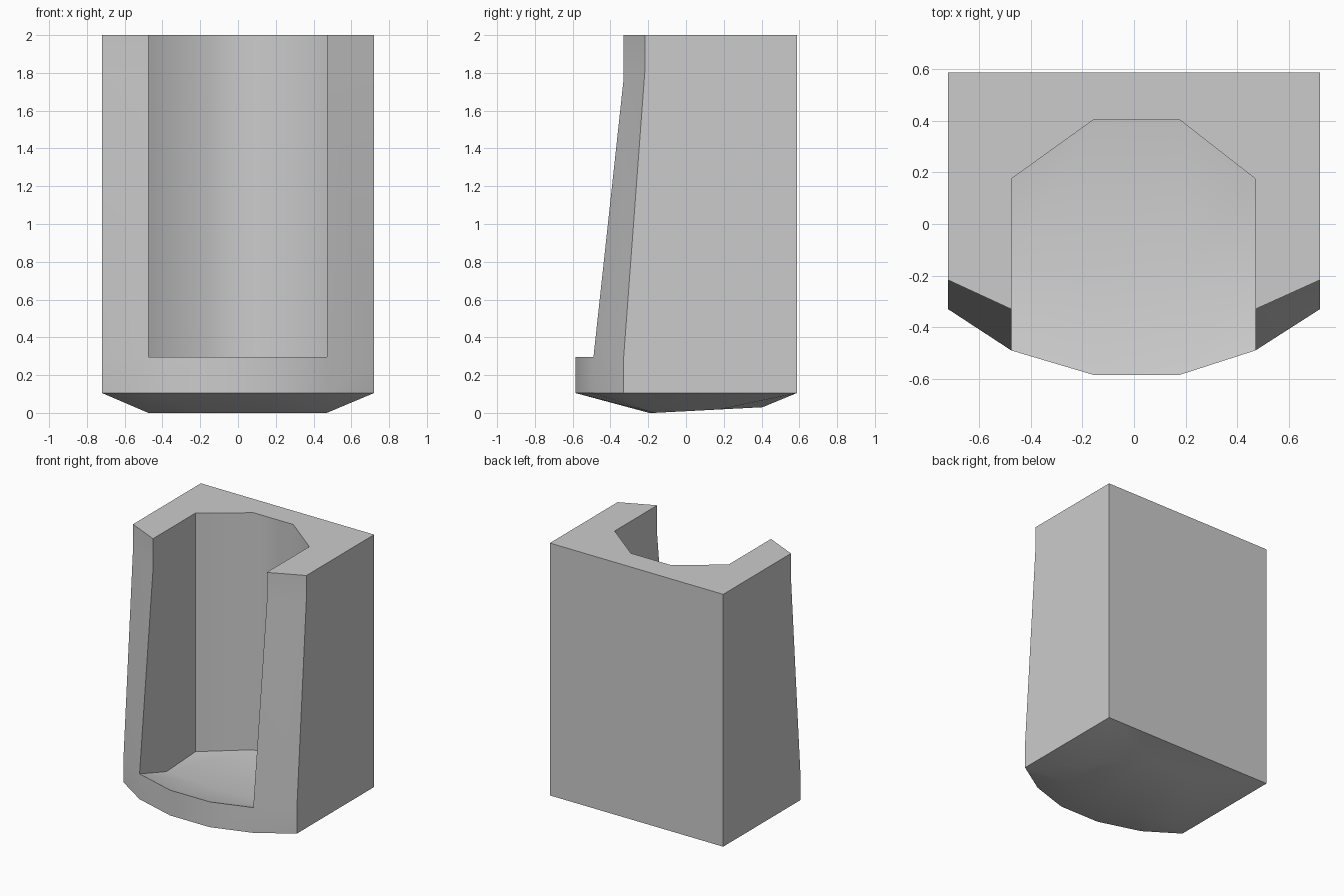
import bpy, bmesh, math

if "Cube" in bpy.data.objects:
    bpy.data.objects.remove(bpy.data.objects["Cube"])

# Column positions across the width (slightly off-centre recess)
X = [-0.72, -0.475, -0.155, 0.175, 0.47, 0.72]
FRONT = [-0.33, -0.49, -0.585, -0.585, -0.49, -0.33]   # bowed front
DIP = [0, -0.17, -0.195, -0.195, -0.17, 0]             # lowest line of the base
REAR = [0, 0.175, 0.405, 0.405, 0.175, 0]              # back of the recess
BACK, TOP, RIM, LIP, THICK = 0.587, 2.0, 0.105, 0.295, 0.19
INNER = range(1, 5)

bm = bmesh.new()


def column(ys, z, cols=range(6)):
    """One vertex per column; z may be a number or a function of y."""
    return {i: bm.verts.new((X[i], ys[i], z(ys[i]) if callable(z) else z)) for i in cols}


def face(*v):
    bm.faces.new(v)


def slope(lift):
    return lambda y: lift + 0.03 * (y + 0.17) / 0.575 if y > 0 else lift


rim, lip = column(FRONT, RIM), column(FRONT, LIP)
base_dip, base_rear = column(DIP, 0, INNER), column(REAR, slope(0), INNER)
floor_dip, floor_rear = column(DIP, THICK, INNER), column(REAR, slope(THICK), INNER)
top_rear = column(REAR, TOP, INNER)
back_low, back_top = (column([BACK] * 6, z, (0, 5)) for z in (RIM, TOP))

# Front lip band
for i in range(5):
    face(rim[i], rim[i + 1], lip[i + 1], lip[i])

# Dished floor, matching underside and recess back wall
for i in range(1, 4):
    j = i + 1
    for a, b in ((lip, floor_dip), (floor_dip, floor_rear), (rim, base_dip),
                 (base_dip, base_rear), (floor_rear, top_rear)):
        face(a[i], a[j], b[j], b[i])

# Both sides: leaning cheek, outer wall, recess wall, underside rim, top
for o, n, m in ((0, 1, 2), (5, 4, 3)):
    knee_o, knee_n = (bm.verts.new(p) for p in ((X[o], -0.217, 1.82), (X[n], -0.33, 1.77)))
    top_o, top_n = (bm.verts.new(p) for p in ((X[o], -0.217, TOP), (X[n], -0.33, TOP)))
    face(lip[o], lip[n], knee_n, knee_o)
    face(knee_o, knee_n, top_n, top_o)
    face(rim[o], lip[o], knee_o, top_o, back_top[o], back_low[o])
    face(lip[n], knee_n, top_n, top_rear[n], floor_rear[n], floor_dip[n])
    face(rim[o], rim[n], base_dip[n])
    face(rim[o], base_dip[n], base_rear[n])
    face(rim[o], base_rear[n], back_low[o])
    face(back_low[o], base_rear[n], base_rear[m])
    face(top_o, top_n, top_rear[n], back_top[o])
    face(back_top[o], top_rear[n], top_rear[m])

# Back wall and the middle of the top and underside
face(back_low[0], back_low[5], back_top[5], back_top[0])
face(back_low[0], base_rear[2], base_rear[3], back_low[5])
face(back_top[0], top_rear[2], top_rear[3], back_top[5])

bmesh.ops.recalc_face_normals(bm, faces=bm.faces[:])
mesh = bpy.data.meshes.new("niche_block")
bm.to_mesh(mesh)
bm.free()
block = bpy.data.objects.new("niche_block", mesh)
bpy.context.collection.objects.link(block)
bpy.context.view_layer.objects.active = block
block.select_set(True)
bpy.ops.object.shade_smooth_by_angle(angle=math.radians(40))
